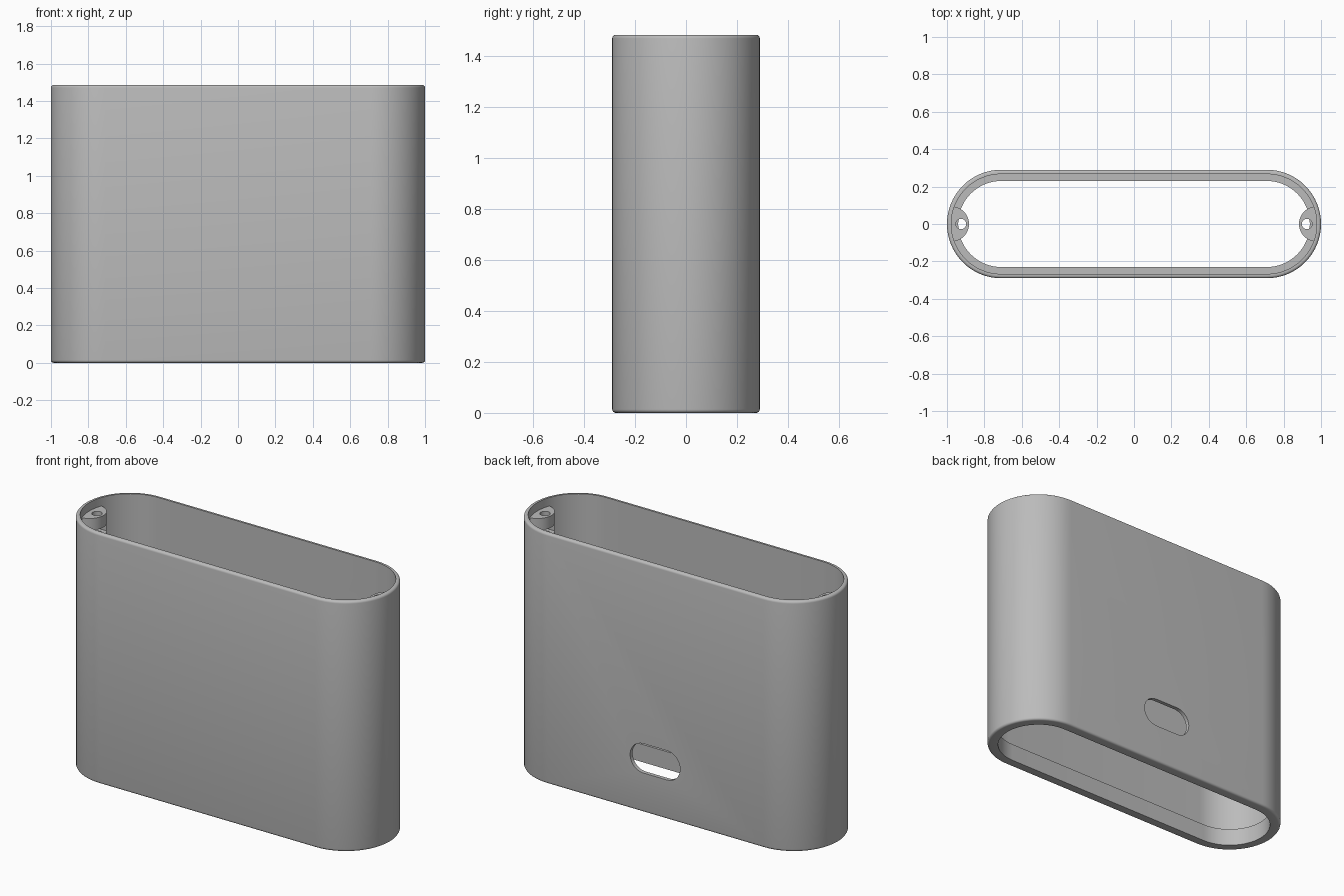
import bpy
import bmesh
import math

if "Cube" in bpy.data.objects:
    bpy.data.objects.remove(bpy.data.objects["Cube"], do_unlink=True)

HEIGHT = 1.485
RADIUS = 0.29
STRAIGHT = 0.71   # half length of the straight side
WALL = 0.023      # thin upper wall
LIP = 0.06        # thick wall at the bottom
LIP_TOP = 0.105
ROUND = 0.014

grey = bpy.data.materials.new("plain_grey")
grey.use_nodes = True
grey.diffuse_color = (0.5, 0.5, 0.5, 1)
grey.node_tree.nodes["Principled BSDF"].inputs["Base Color"].default_value = (0.5, 0.5, 0.5, 1)


def pill(straight, radius, steps=32):
    """Counter-clockwise outline of a bar with half-round ends."""
    pts = []
    for side in (1, -1):
        for i in range(steps + 1):
            a = -math.pi / 2 + math.pi * i / steps
            pts.append((side * (straight + radius * math.cos(a)), side * radius * math.sin(a)))
    return pts


def loft(name, rings, closed=False):
    """Skin a list of rings; either cap the ends or join last to first."""
    bm = bmesh.new()
    loops = [[bm.verts.new(p) for p in ring] for ring in rings]
    pairs = list(zip(loops, loops[1:]))
    if closed:
        pairs.append((loops[-1], loops[0]))
    else:
        bm.faces.new(loops[0][::-1])
        bm.faces.new(loops[-1])
    for low, high in pairs:
        for i in range(len(low)):
            j = (i + 1) % len(low)
            bm.faces.new((low[i], low[j], high[j], high[i]))
    bmesh.ops.recalc_face_normals(bm, faces=bm.faces)
    mesh = bpy.data.meshes.new(name)
    bm.to_mesh(mesh)
    bm.free()
    mesh.materials.append(grey)
    obj = bpy.data.objects.new(name, mesh)
    bpy.context.collection.objects.link(obj)
    return obj


def prism(name, outline, z0, z1):
    return loft(name, [[(x, y, z) for x, y in outline] for z in (z0, z1)])


def circle(cx, r, steps=48):
    return [(cx + r * math.cos(math.tau * i / steps), r * math.sin(math.tau * i / steps))
            for i in range(steps)]


def combine(obj, cutter, operation):
    """Apply a boolean and throw the helper away."""
    cutter.hide_render = True
    mod = obj.modifiers.new("cut", 'BOOLEAN')
    mod.operation = operation
    mod.solver = 'EXACT'
    mod.object = cutter
    bpy.context.view_layer.objects.active = obj
    bpy.ops.object.modifier_apply(modifier=mod.name)
    bpy.data.objects.remove(cutter, do_unlink=True)


def smooth(obj):
    bpy.ops.object.select_all(action='DESELECT')
    obj.select_set(True)
    bpy.context.view_layer.objects.active = obj
    bpy.ops.object.shade_smooth_by_angle(angle=math.radians(35))


# Sleeve: wall section (inset, height) swept round the pill outline
arc = [(ROUND * (1 - math.cos(a)), ROUND * (1 - math.sin(a)))
       for a in (math.pi / 2 * i / 4 for i in range(5))]
section = [(d, h) for d, h in reversed(arc)]
section += [(d, HEIGHT - h) for d, h in arc]
section += [(WALL, HEIGHT), (WALL, LIP_TOP), (LIP, LIP_TOP), (LIP, 0)]
sleeve = loft("sleeve", [[(x, y, z) for x, y in pill(STRAIGHT, RADIUS - d)]
                         for d, z in section], closed=True)

# Port opening low in the back wall
port = pill(0.077, 0.087, 16)
combine(sleeve, loft("port_cutter", [[(x, y, z + 0.32) for x, z in port]
                                     for y in (0.2, 0.35)]), 'DIFFERENCE')
smooth(sleeve)

# Screw bosses just under the top rim at both ends
BOSS_TOP = HEIGHT - 0.05
for name, side in (("left", 1), ("right", -1)):
    boss = prism(name + "_screw_boss", circle(side * 0.975, 0.093), BOSS_TOP - 0.28, BOSS_TOP)
    combine(boss, prism("plug", pill(STRAIGHT, RADIUS - WALL / 2), 0, HEIGHT), 'INTERSECT')
    combine(boss, prism("screw_cutter", circle(side * 0.925, 0.028, 32), 1, HEIGHT), 'DIFFERENCE')
    # Nut slot opening towards the middle
    slot = [(side * x, y) for x, y in ((0.85, -0.05), (0.96, -0.05), (0.96, 0.05), (0.85, 0.05))]
    combine(boss, prism("nut_cutter", slot, BOSS_TOP - 0.115, BOSS_TOP - 0.07), 'DIFFERENCE')
    smooth(boss)
